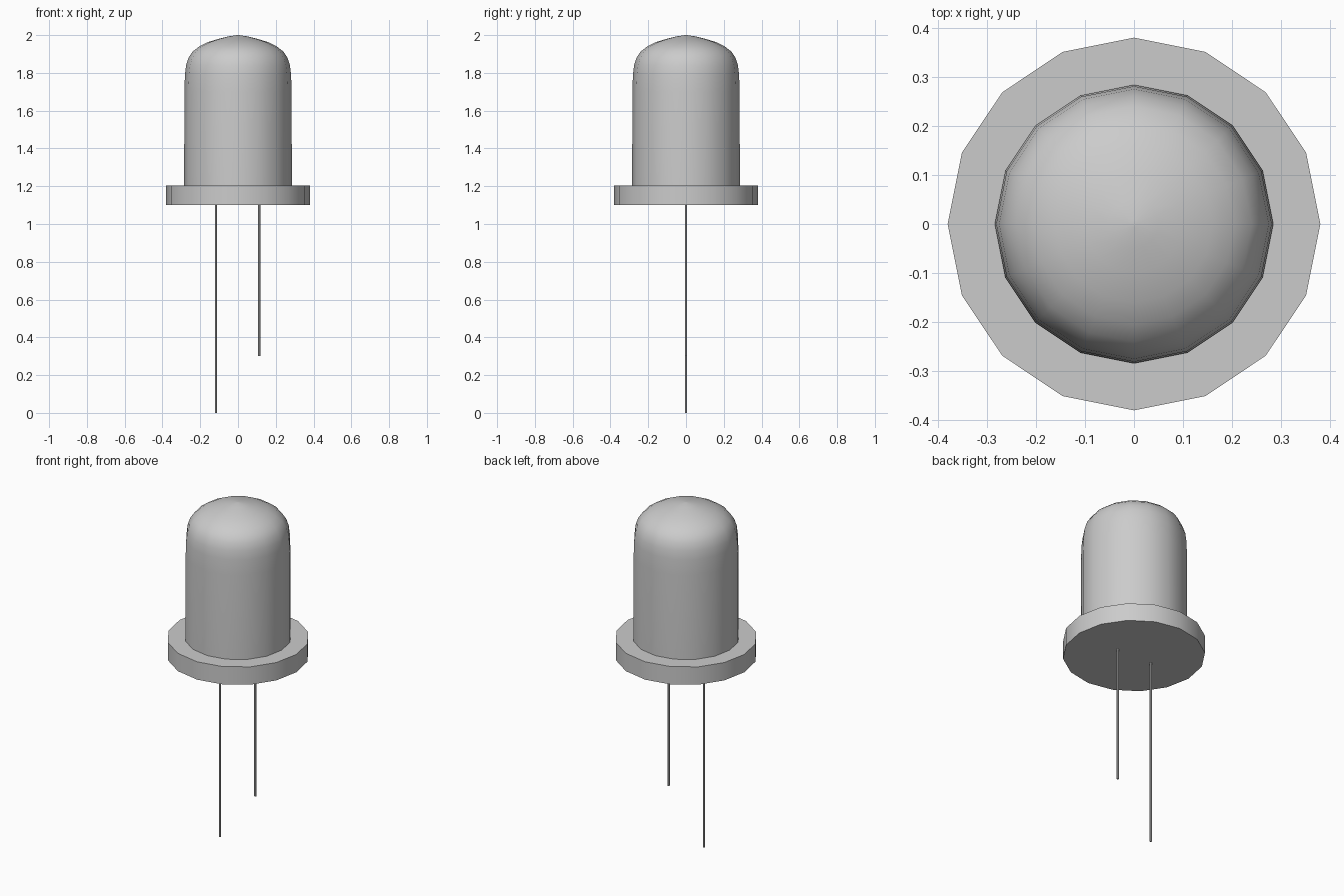
import bpy, bmesh, math

if "Cube" in bpy.data.objects:
    bpy.data.objects.remove(bpy.data.objects["Cube"])

SIDES = 16


def lathe(name, profile, sides=SIDES, x=0.0):
    """Revolve (radius, z) points about a vertical axis and cap both ends."""
    bm = bmesh.new()
    rings = []
    for r, z in profile:
        rings.append([bm.verts.new((x + r * math.cos(2 * math.pi * i / sides),
                                    r * math.sin(2 * math.pi * i / sides), z))
                      for i in range(sides)])
    for a, b in zip(rings, rings[1:]):
        for i in range(sides):
            j = (i + 1) % sides
            bm.faces.new((a[i], a[j], b[j], b[i]))
    bm.faces.new(rings[0][::-1])
    bm.faces.new(rings[-1])
    mesh = bpy.data.meshes.new(name)
    bm.to_mesh(mesh)
    bm.free()
    obj = bpy.data.objects.new(name, mesh)
    bpy.context.collection.objects.link(obj)
    bpy.ops.object.select_all(action='DESELECT')
    obj.select_set(True)
    bpy.context.view_layer.objects.active = obj
    bpy.ops.object.shade_smooth_by_angle(angle=math.radians(40))
    return obj


# Bulb and flange in one revolved skin
lathe("bulb_with_flange", [
    (0.38, 1.10), (0.38, 1.205), (0.285, 1.205), (0.284, 1.70),
    (0.281, 1.79), (0.275, 1.84), (0.262, 1.88), (0.24, 1.913),
    (0.205, 1.94), (0.16, 1.963), (0.10, 1.981), (0.05, 1.993),
    (0.007, 2.0)])

# Long and short wire legs
for name, x, bottom in (("long_leg", -0.117, 0.0), ("short_leg", 0.113, 0.30)):
    lathe(name, [(0.006, bottom), (0.006, 1.11)], sides=8, x=x)
